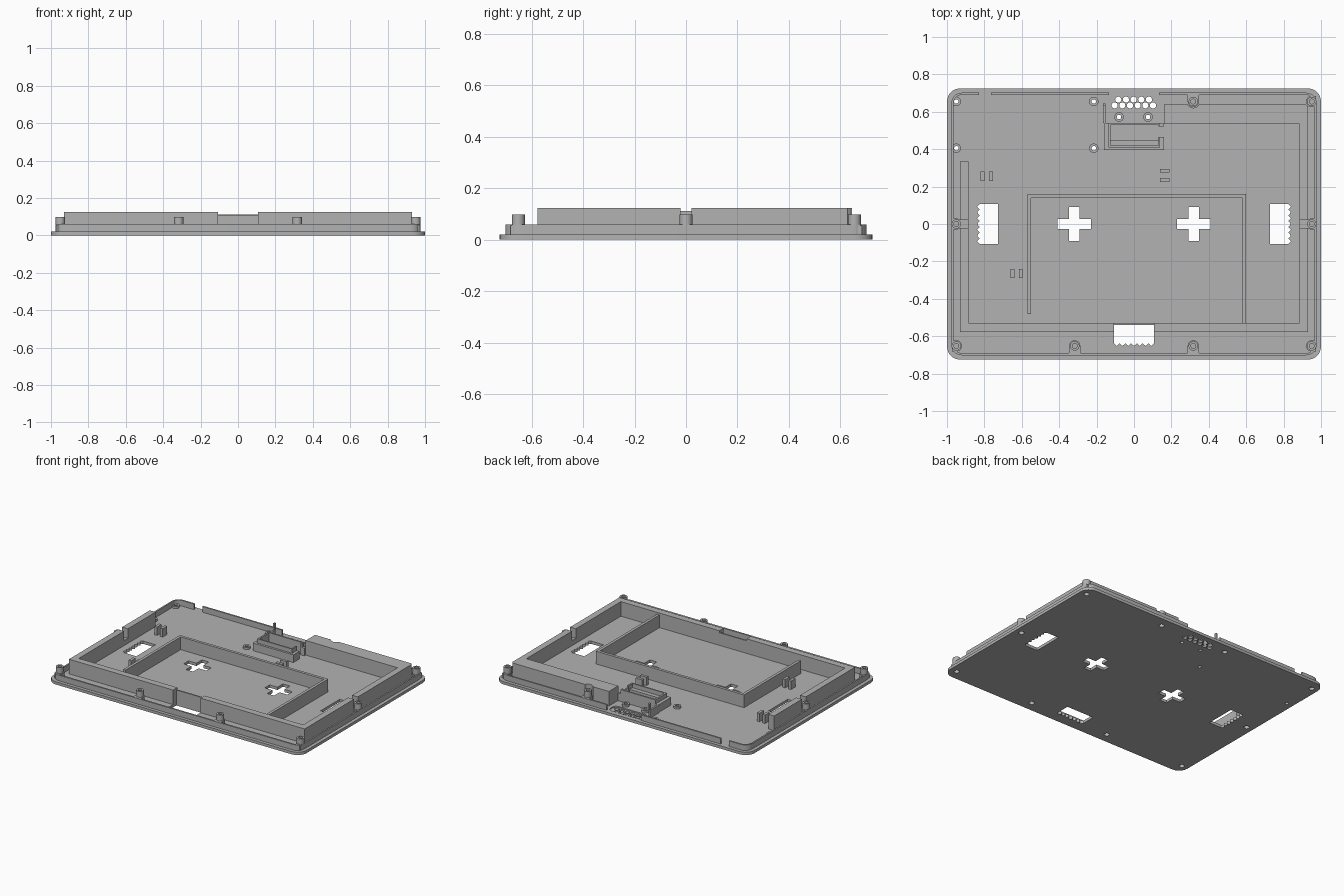
import bpy, bmesh, math

if "Cube" in bpy.data.objects:
    bpy.data.objects.remove(bpy.data.objects["Cube"])

grey = bpy.data.materials.new("mid_grey")
grey.diffuse_color = (0.45, 0.45, 0.45, 1)
grey.use_nodes = True
grey.node_tree.nodes["Principled BSDF"].inputs["Base Color"].default_value = grey.diffuse_color


def prism(name, pts, z0, z1):
    """Extrude a closed outline between two heights."""
    bm = bmesh.new()
    face = bm.faces.new([bm.verts.new((x, y, z0)) for x, y in pts])
    ext = bmesh.ops.extrude_face_region(bm, geom=[face])
    for v in ext["geom"]:
        if isinstance(v, bmesh.types.BMVert):
            v.co.z = z1
    bmesh.ops.recalc_face_normals(bm, faces=bm.faces)
    mesh = bpy.data.meshes.new(name)
    bm.to_mesh(mesh)
    bm.free()
    mesh.materials.append(grey)
    ob = bpy.data.objects.new(name, mesh)
    bpy.context.collection.objects.link(ob)
    return ob


def box(name, x0, x1, y0, y1, z0, z1):
    return prism(name, [(x0, y0), (x1, y0), (x1, y1), (x0, y1)], z0, z1)


def disc(name, x, y, r, z0, z1, n=24):
    return prism(name, [(x + r * math.cos(2 * math.pi * i / n),
                         y + r * math.sin(2 * math.pi * i / n)) for i in range(n)], z0, z1)


def rounded(name, x0, x1, y0, y1, r, z0, z1, n=6):
    pts = []
    for cx, cy, a in ((x1 - r, y1 - r, 0), (x0 + r, y1 - r, 90),
                      (x0 + r, y0 + r, 180), (x1 - r, y0 + r, 270)):
        for i in range(n + 1):
            t = math.radians(a + 90 * i / n)
            pts.append((cx + r * math.cos(t), cy + r * math.sin(t)))
    return prism(name, pts, z0, z1)


def cut(ob, cutters):
    """Subtract each cutter, then delete it."""
    for c in cutters:
        m = ob.modifiers.new("cut", "BOOLEAN")
        m.operation, m.solver, m.object = "DIFFERENCE", "EXACT", c
        bpy.context.view_layer.objects.active = ob
        bpy.ops.object.modifier_apply(modifier=m.name)
        bpy.data.objects.remove(c)
    return ob


def smooth(ob):
    bpy.ops.object.select_all(action="DESELECT")
    ob.select_set(True)
    bpy.context.view_layer.objects.active = ob
    bpy.ops.object.shade_smooth_by_angle(angle=math.radians(30))


F, TOP, LIP = 0.02, 0.124, 0.06        # floor, wall and lip heights
TALL = [(-.95, -.652), (-.317, -.652), (.317, -.652), (.95, -.652),
        (-.95, 0), (.95, 0), (.317, .655), (.95, .655)]
LOW = [(-.95, .655), (-.215, .655), (-.95, .405), (-.215, .405), (-.08, .572), (.075, .572)]


def port(turn):
    """Slot with a serrated outer edge, turned to face front, left or right."""
    n, half = 7, .108
    pts = [(half, -.54), (-half, -.54), (-half, -.638)]
    for i in range(n):
        x = -half + 2 * half * i / n
        pts += [(x + half / n, -.652), (x + 2 * half / n, -.638)]
    if turn:
        pts = [(turn * (-y + .187), turn * x) for x, y in pts]
    return prism("port_cutter", pts, -.1, .1)


def cross(cx):
    a, b = .028, .09
    pts = [(a, b), (-a, b), (-a, a), (-b, a), (-b, -a), (-a, -a),
           (-a, -b), (a, -b), (a, -a), (b, -a), (b, a), (a, a)]
    return prism("cross_cutter", [(cx + x, y) for x, y in pts], -.1, .1)


# floor plate with ports, crosses, connector pin holes and screw holes
plate = rounded("floor_plate", -1, 1, -.725, .725, .07, 0, F)
holes = [port(0), port(-1), port(1), cross(-.32), cross(.32)]
holes.append(rounded("recess", -.133, .133, .61, .69, .03, .012, .1))
holes += [disc("pin", -.084 + .041 * i, .665, .0165, -.1, .1, 14) for i in range(5)]
holes += [disc("pin", -.1035 + .041 * i, .634, .0165, -.1, .1, 14) for i in range(6)]
holes += [disc("screw", x, y, .012, -.1, .1, 16) for x, y in LOW[2:]]
holes += [disc("screw", x, y, .018, -.1, .1, 16) for x, y in TALL + LOW[:2]]
smooth(cut(plate, holes))

# thin lip around the edge, open at the back for the connector and a cable slot
lip = rounded("edge_lip", -.976, .976, -.702, .702, .055, F, LIP)
smooth(cut(lip, [rounded("inner", -.965, .965, -.69, .69, .045, 0, .2),
                 box("gap", -.83, -.765, .6, .8, 0, .2),
                 box("gap", -.135, .135, .6, .8, 0, .2)]))

# tall screw bosses on pads that join the lip
for x, y in TALL:
    boss = disc("screw_boss", x, y, .025, F, .098)
    smooth(cut(boss, [disc("bore", x, y, .013, .06, .2), disc("bore", x, y, .018, 0, .05)]))
    dx = 0 if abs(x) < .5 else math.copysign(1, x)
    dy = 0 if dx else math.copysign(1, y)
    base = math.atan2(dy, dx) + math.pi / 2
    pts = [(x + .03 * math.cos(base + math.pi * i / 12),
            y + .03 * math.sin(base + math.pi * i / 12)) for i in range(13)]
    lx, ly = dx * (.972 - abs(x)), dy * (.698 - abs(y))
    pts += [(pts[-1][0] + lx, pts[-1][1] + ly), (pts[0][0] + lx, pts[0][1] + ly)]
    pad = prism("boss_pad", pts, F, LIP - .004)
    smooth(cut(pad, [disc("bore", x, y, .0249, 0, .2)]))

# short screw collars
for i, (x, y) in enumerate(LOW):
    ring = disc("screw_collar", x, y, .025, F, .035)
    smooth(cut(ring, [disc("bore", x, y, .012, 0, .2)]))

# perimeter walls with relief for the bosses
front = box("front_wall", -.93, .93, -.577, -.53, F, TOP)
cut(front, [box("notch", -.108, .108, -.6, -.54, 0, .2),
            box("notch", -.108, .108, -.6, -.5, .11, .2)])
left = box("left_wall", -.93, -.885, -.53, .335, F, TOP)
cut(left, [box("relief", -1, -.8, -.022, .022, LIP - .004, .2)])
right = box("right_wall", .885, .93, -.53, .535, F, TOP)
cut(right, [box("relief", .8, 1, -.022, .022, LIP - .004, .2)])
back = box("back_wall", .16, .93, .535, .64, F, TOP)
cut(back, [disc("relief", .317, .655, .034, 0, .2), disc("relief", .95, .655, .034, 0, .2)])

# inner tray walls
box("tray_left_wall", -.57, -.55, -.48, .14, F, .111)
box("tray_back_wall", -.57, .60, .14, .16, F, .111)
box("tray_right_wall", .58, .60, -.53, .14, F, .111)

# connector housing
house = box("connector_housing", -.16, .16, .395, .54, F, .075)
cut(house, [box("well", -.125, .13, .45, .53, 0, .2),
            box("side_gap", .12, .2, .465, .52, 0, .2)])
rim = box("connector_rim", -.137, .14, .41, .54, .075, .105)
cut(rim, [box("well", -.125, .13, .42, .53, 0, .2),
          box("side_gap", .12, .2, .465, .52, 0, .2)])
box("connector_side_wall", -.165, -.152, .54, .64, F, .075)
box("connector_post", -.165, -.152, .63, .645, .075, TOP)

# paired cable clips
for x, y, w, d in ((-.81, .255, .02, .05), (-.765, .255, .02, .05),
                   (-.65, -.265, .02, .05), (-.605, -.265, .02, .05),
                   (.165, .285, .05, .02), (.165, .235, .05, .02)):
    box("cable_clip", x - w / 2, x + w / 2, y - d / 2, y + d / 2, F, .08)
